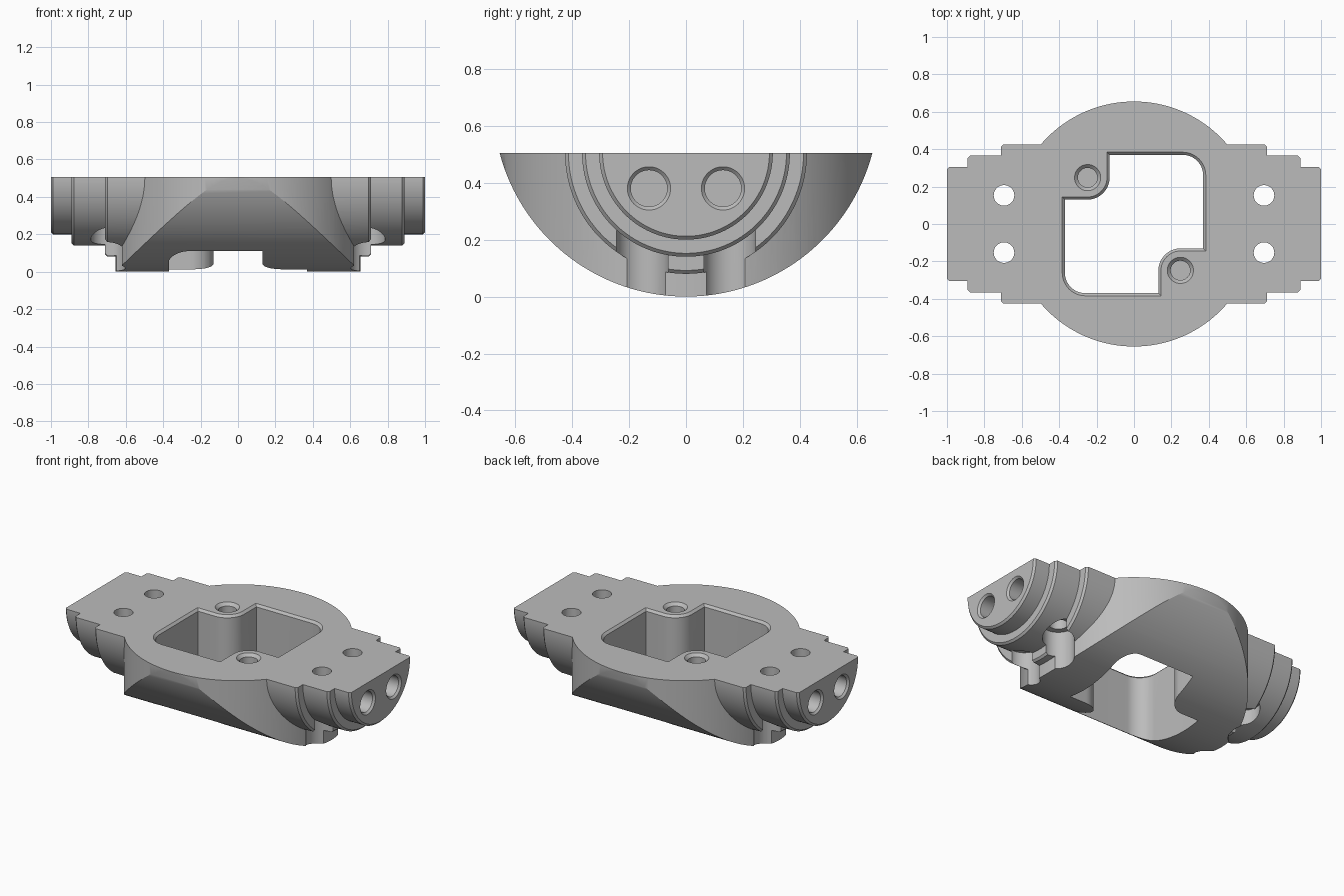
import bpy, bmesh, math
from mathutils import Matrix, Vector

if "Cube" in bpy.data.objects:
    bpy.data.objects.remove(bpy.data.objects["Cube"])

TOP = 0.51          # height of the flat deck
metal = bpy.data.materials.new("plain grey")
metal.diffuse_color = (0.5, 0.5, 0.5, 1)
metal.use_nodes = True
metal.node_tree.nodes["Principled BSDF"].inputs["Base Color"].default_value = metal.diffuse_color


def loft(name, rings):
    """Closed solid through a stack of equal-length point rings."""
    bm = bmesh.new()
    loops = [[bm.verts.new(p) for p in ring] for ring in rings]
    n = len(loops[0])
    for a, b in zip(loops, loops[1:]):
        for i in range(n):
            bm.faces.new((a[i], a[(i + 1) % n], b[(i + 1) % n], b[i]))
    bm.faces.new(loops[0][::-1])
    bm.faces.new(loops[-1])
    bmesh.ops.recalc_face_normals(bm, faces=bm.faces)
    mesh = bpy.data.meshes.new(name)
    bm.to_mesh(mesh)
    bm.free()
    obj = bpy.data.objects.new(name, mesh)
    bpy.context.collection.objects.link(obj)
    mesh.materials.append(metal)
    return obj


def lathe(name, profile, origin, axis="Z", n=48):
    """Turned solid from (distance along axis, radius) pairs."""
    turn = Matrix.Rotation(math.pi / 2, 4, "Y") if axis == "X" else Matrix()
    place = Matrix.Translation(origin) @ turn
    rings = [[place @ Vector((r * math.cos(2 * math.pi * i / n),
                              r * math.sin(2 * math.pi * i / n), h)) for i in range(n)]
             for h, r in profile]
    return loft(name, rings)


def combine(target, tool, operation):
    bpy.context.view_layer.objects.active = target
    mod = target.modifiers.new("cut", "BOOLEAN")
    mod.operation, mod.solver, mod.object = operation, "EXACT", tool
    bpy.ops.object.modifier_apply(modifier=mod.name)
    bpy.data.objects.remove(tool)


# Central hull: upright drum trimmed by a wide lying barrel
body = lathe("clamp_body", [(-0.2, 0.655), (0.7, 0.655)], (0, 0, 0), n=160)
barrel = lathe("barrel", [(-1, 0.677), (1, 0.677)], (0, 0, 0.682), "X", 192)
combine(body, barrel, "INTERSECT")

# Stepped arms with chamfered shoulders, turned about the long axis
c = 0.012
half = []
for x, r in ((0.71, 0.425), (0.89, 0.365), (1.0, 0.305)):
    half += [(x - c, r), (x, r - c)]
    if x < 1:
        half.append((x, r - 0.06))
arms = lathe("arms", [(-x, r) for x, r in reversed(half)] + half, (0, 0, TOP), "X", 160)
combine(body, arms, "UNION")

# Flat deck: remove everything above it
deck = loft("deck_cut", [[(-2, -2, z), (2, -2, z), (2, 2, z), (-2, 2, z)] for z in (TOP, 2)])
combine(body, deck, "DIFFERENCE")


# Pocket outline: square with two filleted corners and two rounded corner bosses
def pocket_ring(z, d):
    h, b, f = 0.37 + d, 0.13 + d, 0.11 + d
    pts = [(-b, h)]
    k = 12
    for i in range(k + 1):                       # outer fillet
        a = math.pi / 2 * (1 - i / k)
        pts.append((0.26 + f * math.cos(a), 0.26 + f * math.sin(a)))
    pts.append((h, -b))
    for i in range(k + 1):                       # rounded boss nose
        a = math.pi / 2 * (1 + i / k)
        r = 0.12 - d
        pts.append((0.25 + r * math.cos(a), -0.25 + r * math.sin(a)))
    pts += [(-x, -y) for x, y in pts]            # half-turn symmetry
    return [(x, y, z) for x, y in pts]


pocket = loft("pocket_cut", [pocket_ring(-0.2, 0), pocket_ring(TOP - 0.014, 0),
                             pocket_ring(TOP + 0.014, 0.028)])
combine(body, pocket, "DIFFERENCE")

# Blind chamfered holes in the two corner bosses
for s in (-1, 1):
    bore = lathe("boss_bore", [(-0.25, 0.052), (-0.018, 0.052), (0.018, 0.088)],
                 (s * 0.248, -s * 0.248, TOP))
    combine(body, bore, "DIFFERENCE")

for sx in (-1, 1):
    for sy in (-1, 1):
        # Vertical bolt hole with a wide recess from underneath
        bolt = lathe("bolt_cut", [(-0.2, 0.092), (0.25, 0.092), (0.25, 0.055), (0.8, 0.055)],
                     (sx * 0.695, sy * 0.153, 0))
        combine(body, bolt, "DIFFERENCE")
        # Blind chamfered socket in the end face
        socket = lathe("socket_cut", [(-sx * 0.2, 0.064), (-sx * 0.012, 0.064), (sx * 0.012, 0.088)],
                       (sx, sy * 0.13, 0.385), "X")
        combine(body, socket, "DIFFERENCE")

# Stand on the floor and smooth the turned surfaces
low = min(v.co.z for v in body.data.vertices)
body.location.z = -low
bpy.ops.object.select_all(action="DESELECT")
body.select_set(True)
bpy.context.view_layer.objects.active = body
bpy.ops.object.shade_smooth_by_angle(angle=math.radians(25))
